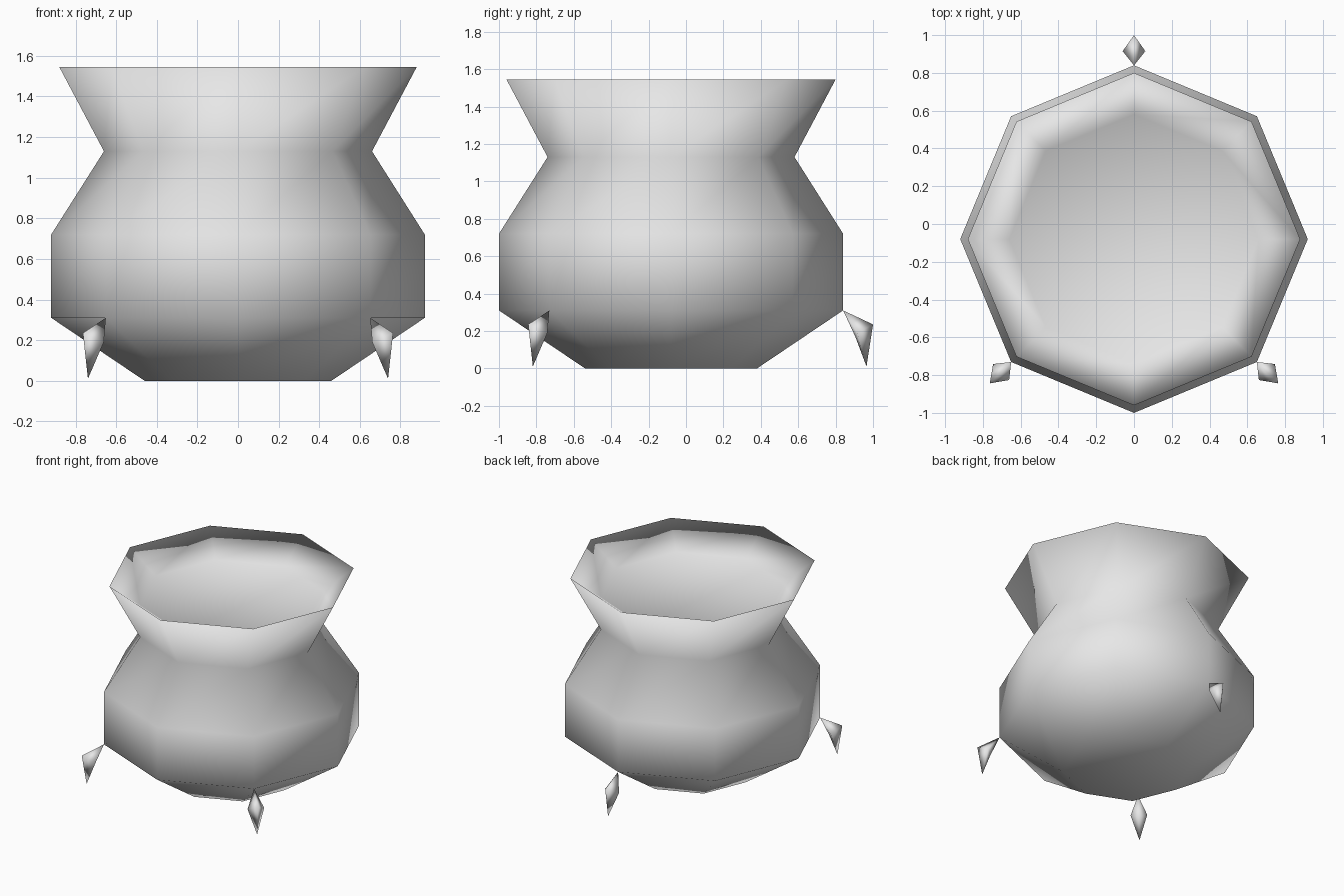
import bpy, bmesh
from math import cos, sin, pi, radians
from mathutils import Matrix

old = bpy.data.objects.get("Cube")
if old:
    bpy.data.objects.remove(old, do_unlink=True)

SIDES = 8
CENTRE = Matrix.Translation((0, -0.08, 0))

grey = bpy.data.materials.new("plain_grey")
grey.use_nodes = True
grey.diffuse_color = (0.8, 0.8, 0.8, 1)
grey.node_tree.nodes["Principled BSDF"].inputs["Base Color"].default_value = (0.8, 0.8, 0.8, 1)


def finish(bm, name, matrix):
    """Turn a bmesh into a smooth, grey object."""
    bmesh.ops.recalc_face_normals(bm, faces=bm.faces)
    bm.transform(matrix)
    for face in bm.faces:
        face.smooth = True
    mesh = bpy.data.meshes.new(name)
    bm.to_mesh(mesh)
    bm.free()
    mesh.materials.append(grey)
    obj = bpy.data.objects.new(name, mesh)
    bpy.context.collection.objects.link(obj)
    return obj


def bridge(bm, lower, upper):
    n = len(lower)
    for i in range(n):
        j = (i + 1) % n
        bm.faces.new((lower[i], lower[j], upper[j], upper[i]))


# Pot: base, belly, neck, rim, then the shallow inside floor
profile = [(0.46, 0), (0.92, 0.31), (0.92, 0.72), (0.66, 1.13), (0.88, 1.545), (0.66, 1.38)]
bm = bmesh.new()
rings = []
for r, z in profile:
    angles = [2 * pi * i / SIDES for i in range(SIDES)]
    rings.append([bm.verts.new((r * cos(a), r * sin(a), z)) for a in angles])
for lower, upper in zip(rings, rings[1:]):
    bridge(bm, lower, upper)
bm.faces.new(rings[0][::-1])
bm.faces.new(rings[-1])
finish(bm, "pot", CENTRE)


# Feet: slim faceted spikes hanging from the belly corners
def foot(name, degrees):
    bm = bmesh.new()
    top = bm.verts.new((0.92, 0, 0.31))
    tip = bm.verts.new((1.045, 0, 0.01))
    waist = [bm.verts.new(p) for p in
             ((0.985, 0, 0.17), (0.995, -0.06, 0.19), (1.08, 0, 0.235), (0.995, 0.06, 0.19))]
    for i in range(4):
        a, b = waist[i], waist[(i + 1) % 4]
        bm.faces.new((a, b, top))
        bm.faces.new((b, a, tip))
    finish(bm, name, CENTRE @ Matrix.Rotation(radians(degrees), 4, 'Z'))


for name, degrees in (("back_foot", 90), ("right_front_foot", 225), ("left_front_foot", 315)):
    foot(name, degrees)
